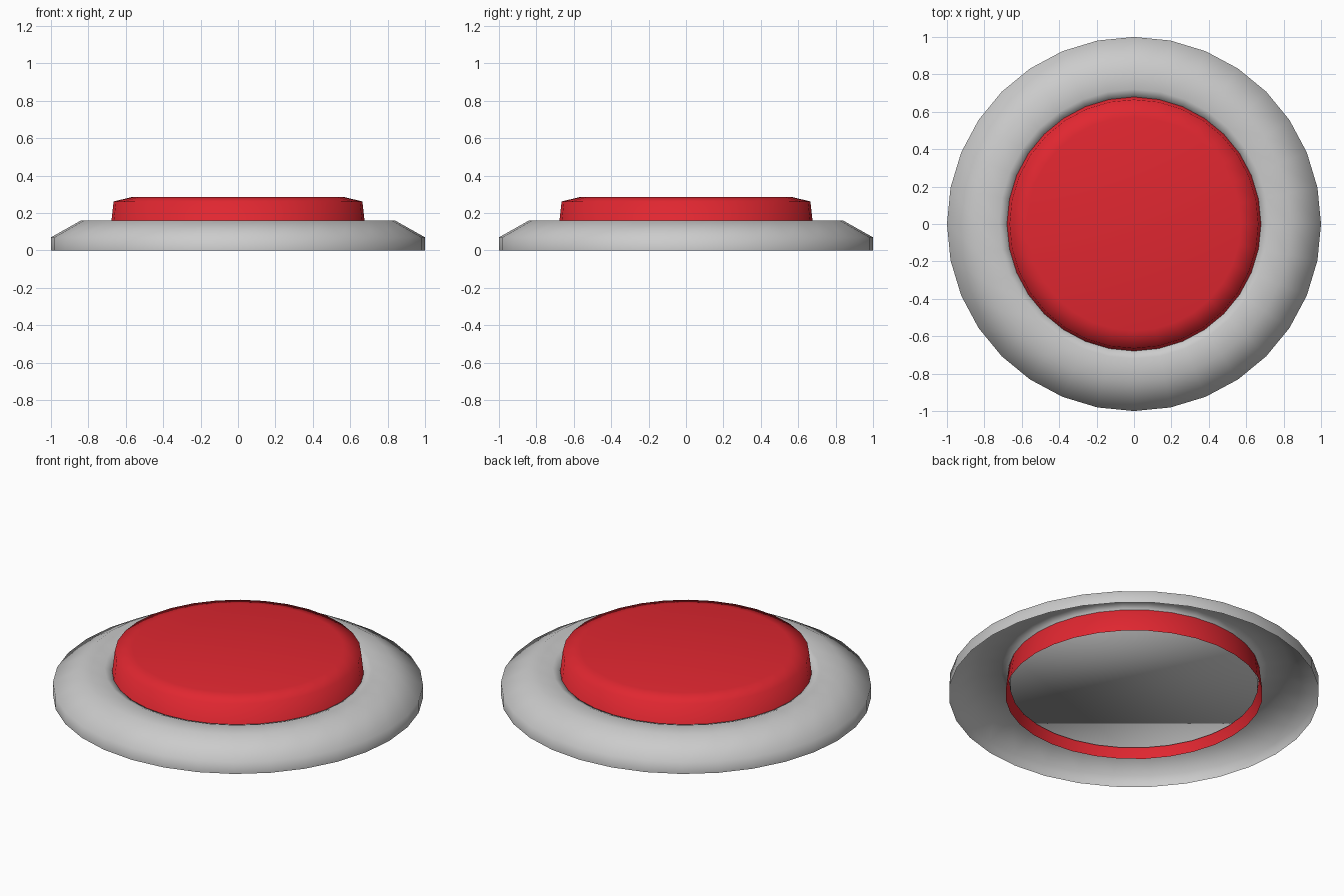
import bpy, math

if "Cube" in bpy.data.objects:
    bpy.data.objects.remove(bpy.data.objects["Cube"])

SIDES = 32


def lathe(name, profile):
    """Spin (radius, z) points around z; the last ring is closed with a disc."""
    verts = [(r * math.cos(2 * math.pi * i / SIDES), r * math.sin(2 * math.pi * i / SIDES), z)
             for r, z in profile for i in range(SIDES)]
    faces = []
    for k in range(len(profile) - 1):
        for i in range(SIDES):
            j = (i + 1) % SIDES
            a, b = k * SIDES, (k + 1) * SIDES
            faces.append((a + i, a + j, b + j, b + i))
    top = (len(profile) - 1) * SIDES
    faces.append(tuple(range(top, top + SIDES)))
    mesh = bpy.data.meshes.new(name)
    mesh.from_pydata(verts, [], faces)
    mesh.shade_smooth()
    obj = bpy.data.objects.new(name, mesh)
    bpy.context.collection.objects.link(obj)
    return obj


# Housing: open underneath, bevelled rim, recessed seat under the button
lathe("housing", [(1, 0), (1, 0.07), (0.84, 0.16), (0.72, 0.16), (0.68, 0.145), (0.67, 0.055)])

# Button cap: slightly tapered skirt reaching the ground, bevelled top
cap = lathe("button_cap", [(0.695, 0), (0.665, 0.262), (0.57, 0.285)])
red = bpy.data.materials.new("red")
red.diffuse_color = (0.75, 0.02, 0.03, 1)
red.use_nodes = True
red.node_tree.nodes["Principled BSDF"].inputs["Base Color"].default_value = red.diffuse_color
cap.data.materials.append(red)
